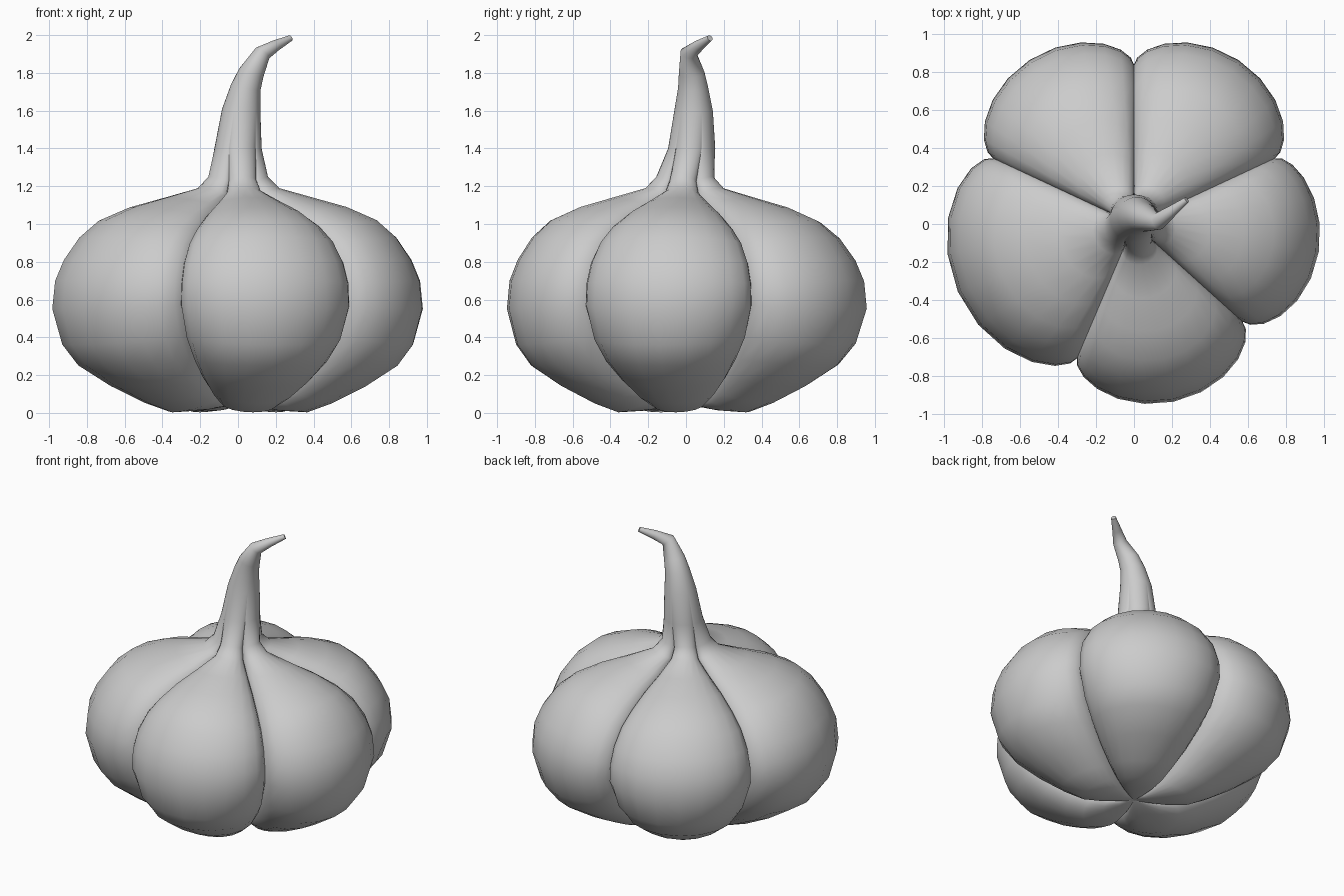
import bpy, bmesh, math
from mathutils import Vector

if "Cube" in bpy.data.objects:
    bpy.data.objects.remove(bpy.data.objects["Cube"])

# cloves: start angle, end angle, groove radius at each end, bulge radius at each end
CLOVES = [(25, 90, .82, .84, 1.02, 1.03),
          (90, 155, .84, .82, 1.03, 1.02),
          (155, 247, .82, .77, 1.03, .96),
          (247, 318, .77, .77, .95, .97),
          (318, 385, .77, .82, .98, .99)]

# bulb profile: clove radius, clove z, groove radius, groove z
BULB = [(.10, .03, .08, .05), (.22, .012, .15, .06), (.37, .003, .24, .09),
        (.50, .05, .34, .13), (.68, .14, .46, .20), (.85, .25, .57, .29),
        (.93, .36, .69, .41), (.98, .55, .77, .57), (.965, .70, .765, .68),
        (.92, .81, .73, .79), (.84, .93, .655, .89), (.74, 1.02, .55, .96),
        (.58, 1.09, .42, 1.03), (.40, 1.14, .27, 1.09), (.22, 1.19, .15, 1.15),
        (.16, 1.25, .125, 1.22)]

# stem rings: centre, radius, axis
STEM = [((0, .03, 1.40), .125, (0, 0, 1)),
        ((.017, .04, 1.60), .102, (.08, 0, 1)),
        ((.04, .038, 1.72), .08, (.2, 0, 1)),
        ((.07, .03, 1.80), .068, (.35, -.05, 1)),
        ((.13, .015, 1.905), .045, (.6, .25, .75)),
        ((.20, .068, 1.945), .030, (.75, .5, .45)),
        ((.278, .127, 1.984), .016, (.75, .55, .4))]

SEG = 12
columns = []
for a0, a1, g0, g1, l0, l1 in CLOVES:
    for i in range(SEG):
        t = (1 - math.cos(math.pi * i / SEG)) / 2
        bulge = (1 - (2 * t - 1) ** 2) ** .6
        columns.append((math.radians(a0 + (a1 - a0) * t), bulge,
                        g0 + (g1 - g0) * t, l0 + (l1 - l0) * t))

bm = bmesh.new()
rings = []

# lobed bulb
for rl, zl, rg, zg in BULB:
    ring = []
    for a, f, g, l in columns:
        clove = rl * (1 + (l / .98 - 1) * rl / .98)
        groove = rg * (1 + (g / .77 - 1) * rg / .77)
        r = groove + (clove - groove) * f
        z = zg + (zl - zg) * f
        ring.append(bm.verts.new((r * math.cos(a), r * math.sin(a), z)))
    rings.append(ring)

# bent stem
for c, r, axis in STEM:
    q = Vector((0, 0, 1)).rotation_difference(Vector(axis))
    rings.append([bm.verts.new(Vector(c) + q @ Vector((r * math.cos(a), r * math.sin(a), 0)))
                  for a, *_ in columns])

# skin and end caps
n = len(columns)
for lo, hi in zip(rings, rings[1:]):
    for i in range(n):
        j = (i + 1) % n
        bm.faces.new((lo[i], lo[j], hi[j], hi[i]))
base = bm.verts.new((0, 0, .05))
for i in range(n):
    bm.faces.new((base, rings[0][(i + 1) % n], rings[0][i]))
bm.faces.new(rings[-1])
bmesh.ops.recalc_face_normals(bm, faces=bm.faces[:])

mesh = bpy.data.meshes.new("garlic_bulb")
bm.to_mesh(mesh)
bm.free()
bulb = bpy.data.objects.new("garlic_bulb", mesh)
bpy.context.collection.objects.link(bulb)
bpy.context.view_layer.objects.active = bulb
bulb.select_set(True)
bpy.ops.object.shade_smooth_by_angle(angle=math.radians(60))
